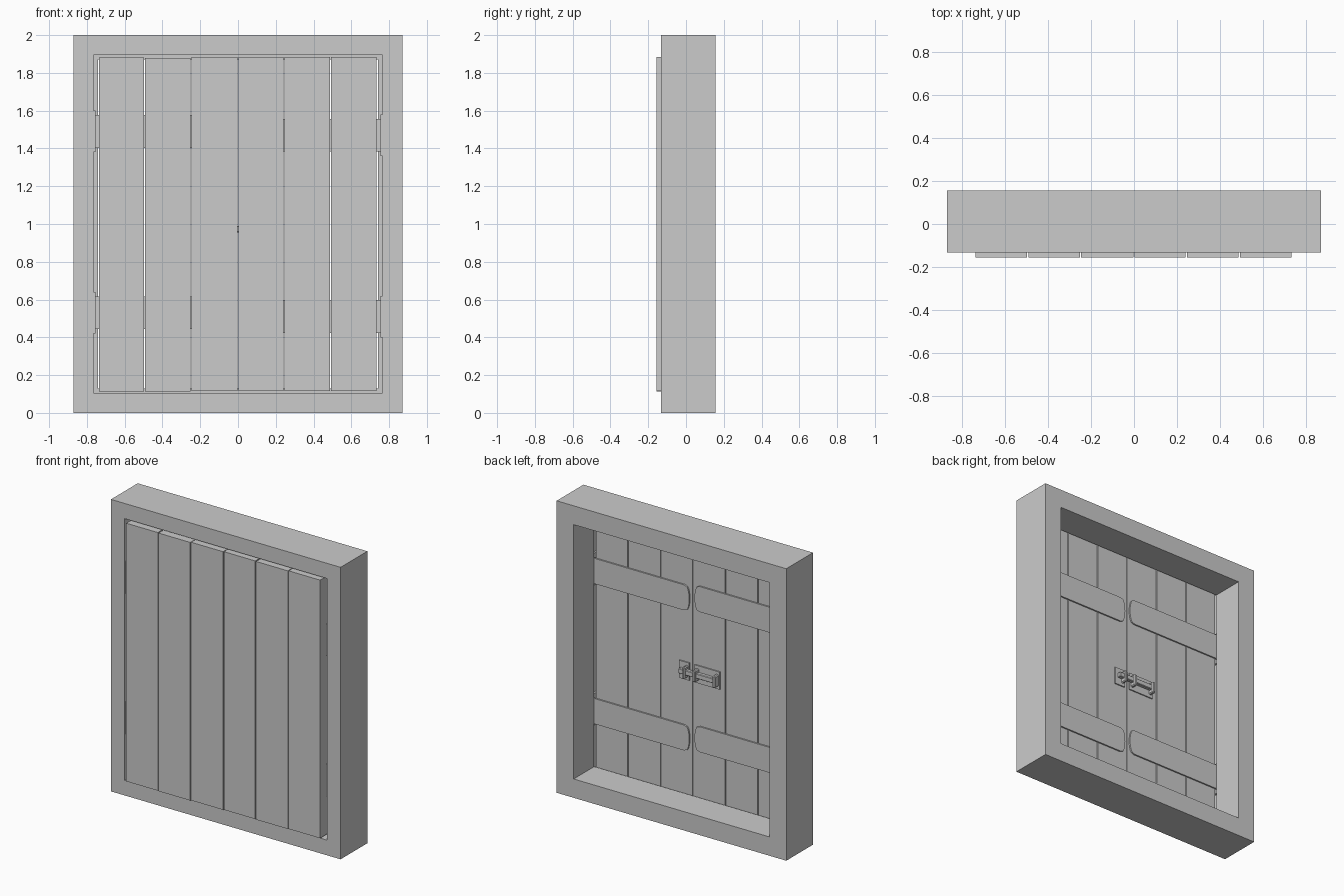
import bpy, bmesh, math

if "Cube" in bpy.data.objects:
    bpy.data.objects.remove(bpy.data.objects["Cube"])

FRONT, BACK = -0.132, 0.157        # frame faces
DOOR_F, DOOR_B = -0.157, -0.073    # plank faces


def finish(name, bm, bevel=0):
    bmesh.ops.recalc_face_normals(bm, faces=bm.faces)
    me = bpy.data.meshes.new(name)
    bm.to_mesh(me)
    bm.free()
    ob = bpy.data.objects.new(name, me)
    bpy.context.collection.objects.link(ob)
    if bevel:
        m = ob.modifiers.new("bevel", 'BEVEL')
        m.width = bevel
        m.segments = 1
    return ob


def box(name, x0, x1, y0, y1, z0, z1, bevel=0):
    bm = bmesh.new()
    bmesh.ops.create_cube(bm, size=1)
    for v in bm.verts:
        v.co.x = (x0 + x1) / 2 + v.co.x * (x1 - x0)
        v.co.y = (y0 + y1) / 2 + v.co.y * (y1 - y0)
        v.co.z = (z0 + z1) / 2 + v.co.z * (z1 - z0)
    return finish(name, bm, bevel)


def plate(name, outline, y0, y1):
    """Extrude an x-z outline from y0 to y1."""
    bm = bmesh.new()
    face = bm.faces.new([bm.verts.new((x, y0, z)) for x, z in outline])
    ext = bmesh.ops.extrude_face_region(bm, geom=[face])
    for v in ext["geom"]:
        if isinstance(v, bmesh.types.BMVert):
            v.co.y = y1
    return finish(name, bm)


# Window frame: rebated section (inset, y) carried round the rectangle
section = [(0, FRONT), (0.104, FRONT), (0.104, -0.065),
           (0.129, -0.065), (0.129, BACK), (0, BACK)]
bm = bmesh.new()
rings = []
for i, y in section:
    w = 0.87 - i
    rings.append([bm.verts.new((x, y, z)) for x, z in
                  ((-w, i), (w, i), (w, 2 - i), (-w, 2 - i))])
for k, a in enumerate(rings):
    b = rings[(k + 1) % len(rings)]
    for j in range(4):
        n = (j + 1) % 4
        bm.faces.new((a[j], a[n], b[n], b[j]))
finish("window_frame", bm)

# Shutter planks, three per shutter
edges = [-0.74, -0.495, -0.249, 0.0, 0.243, 0.490, 0.735]
lift = [0, -0.002, 0.001, 0.003, 0.001, 0.003]
for k in range(6):
    box("shutter_plank", edges[k] + 0.003, edges[k + 1] - 0.003, DOOR_F, DOOR_B,
        0.114 + lift[k], 1.882 + lift[k])

# Strap hinges with rounded tips, plus hinge leaf in the side gap
for side, heights in ((1, (0.51, 1.47)), (-1, (0.53, 1.49))):
    for zc in heights:
        h = 0.087
        tip = [(side * (0.05 - 0.03 * math.cos(a)), zc + h * math.sin(a))
               for a in [math.radians(-65 + 130 * t / 8) for t in range(9)]]
        pts = [(side * 0.755, zc - h), (side * 0.06, zc - h)] + tip + \
              [(side * 0.06, zc + h), (side * 0.755, zc + h)]
        plate("strap_hinge", pts, DOOR_B - 0.002, DOOR_B + 0.01)
        xs = sorted((side * 0.754, side * 0.768))
        box("hinge_leaf", *xs, -0.125, -0.065, zc - 0.11, zc + 0.11)

# Latch: keeper plate and loop on one shutter, bolt and housing on the other
box("keeper_plate", 0.022, 0.10, DOOR_B - 0.002, DOOR_B + 0.008, 0.91, 1.03)
box("keeper_loop", 0.03, 0.05, DOOR_B, -0.025, 0.93, 1.01, 0.006)
box("bolt_plate", -0.21, -0.018, DOOR_B - 0.002, DOOR_B + 0.008, 0.91, 1.03)
box("bolt_bar", -0.20, 0.085, -0.062, -0.035, 0.955, 0.99, 0.004)
for x in (-0.04, -0.19):
    box("bolt_guide", x - 0.012, x + 0.012, DOOR_B, -0.025, 0.93, 1.01, 0.006)
